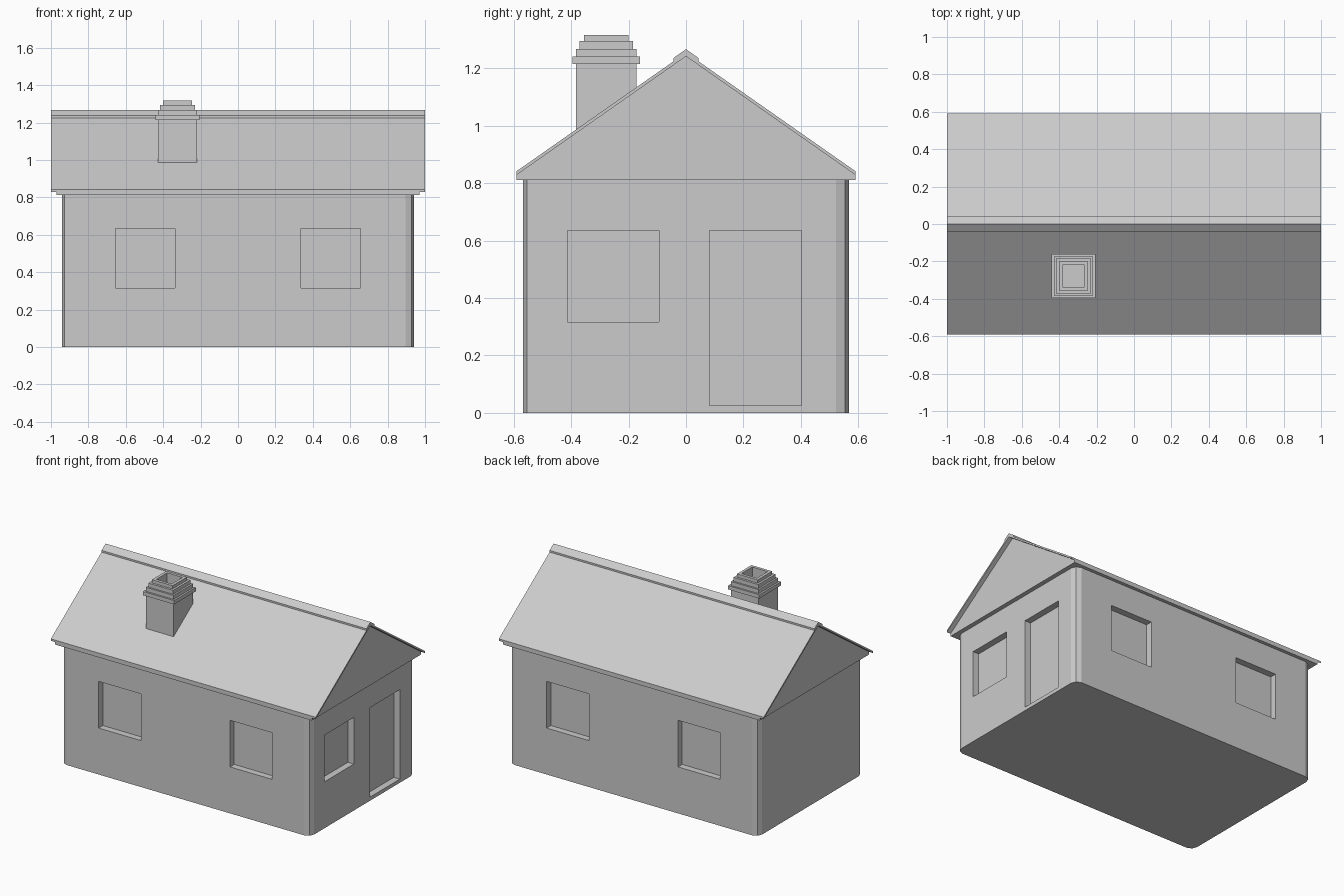
import bpy
import bmesh
from mathutils import Matrix, Vector

cube = bpy.data.objects.get("Cube")
if cube:
    bpy.data.objects.remove(cube, do_unlink=True)

plaster = bpy.data.materials.new("light_grey")
plaster.use_nodes = True
GREY = (0.6, 0.6, 0.6, 1)
plaster.diffuse_color = GREY
plaster.node_tree.nodes["Principled BSDF"].inputs["Base Color"].default_value = GREY


def finish(name, bm):
    bmesh.ops.recalc_face_normals(bm, faces=bm.faces)
    mesh = bpy.data.meshes.new(name)
    bm.to_mesh(mesh)
    bm.free()
    mesh.materials.append(plaster)
    obj = bpy.data.objects.new(name, mesh)
    bpy.context.collection.objects.link(obj)
    return obj


def add_box(bm, low, high):
    low, high = Vector(low), Vector(high)
    size = Matrix.Diagonal((*(high - low), 1))
    return bmesh.ops.create_cube(bm, size=1, matrix=Matrix.Translation((low + high) / 2) @ size)


def extrude_x(name, profile, half_length):
    """Sweep a (y, z) outline along the length of the house."""
    bm = bmesh.new()
    face = bm.faces.new([bm.verts.new((-half_length, y, z)) for y, z in profile])
    swept = bmesh.ops.extrude_face_region(bm, geom=[face])["geom"]
    verts = [v for v in swept if isinstance(v, bmesh.types.BMVert)]
    bmesh.ops.translate(bm, verts=verts, vec=(2 * half_length, 0, 0))
    return finish(name, bm)


def carve(obj, cutter):
    cutter.hide_render = True
    mod = obj.modifiers.new("openings", "BOOLEAN")
    mod.operation = "DIFFERENCE"
    mod.solver = "EXACT"
    mod.object = cutter
    bpy.context.view_layer.objects.active = obj
    bpy.ops.object.modifier_apply(modifier=mod.name)
    bpy.data.objects.remove(cutter, do_unlink=True)


# Walls with rounded vertical corners
WALL_X, WALL_Y, WALL_TOP = 0.94, 0.567, 0.812
RECESS = 0.045
bm = bmesh.new()
add_box(bm, (-WALL_X, -WALL_Y, 0), (WALL_X, WALL_Y, WALL_TOP))
corners = [e for e in bm.edges if abs(e.verts[0].co.z - e.verts[1].co.z) > 0.1]
bmesh.ops.bevel(bm, geom=corners, offset=0.045, segments=2, profile=0.5, affect="EDGES")
walls = finish("walls", bm)

# Recessed windows front and back, window and door on the left end
SILL, LINTEL = 0.317, 0.635
bm = bmesh.new()
for x in (-0.655, 0.337):
    for side in (-1, 1):
        y0, y1 = sorted((side * (WALL_Y - RECESS), side * (WALL_Y + 0.1)))
        add_box(bm, (x, y0, SILL), (x + 0.318, y1, LINTEL))
for y0, y1, bottom in ((-0.412, -0.094, SILL), (0.082, 0.402, 0.025)):
    add_box(bm, (WALL_X - RECESS, y0, bottom), (WALL_X + 0.1, y1, LINTEL))
carve(walls, finish("opening_cutter", bm))

# Roof: gable block, sloping slab, ridge cap
EAVE_Y, EAVE_Z, RIDGE_Z, THICK = 0.59, 0.842, 1.255, 0.013
SLOPE = (RIDGE_Z - EAVE_Z) / EAVE_Y


def chevron(half_width, peak, thick):
    edge = peak - half_width * SLOPE
    return [(-half_width, edge - thick), (-half_width, edge), (0, peak),
            (half_width, edge), (half_width, edge - thick), (0, peak - thick)]


extrude_x("gable_block", [(-EAVE_Y, WALL_TOP), (-EAVE_Y, EAVE_Z - THICK),
                          (0, RIDGE_Z - THICK),
                          (EAVE_Y, EAVE_Z - THICK), (EAVE_Y, WALL_TOP)], 0.97)
extrude_x("roof_slab", chevron(EAVE_Y, RIDGE_Z, THICK), 1)
extrude_x("ridge_cap", chevron(0.043, RIDGE_Z + 0.012, 0.012), 1)

# Chimney: shaft and stepped hollow crown
CX, CY, FLUE, FLUE_FLOOR = -0.323, -0.278, 0.058, 1.215


def square(bm, half, z0, z1):
    add_box(bm, (CX - half, CY - half, z0), (CX + half, CY + half, z1))


bm = bmesh.new()
square(bm, 0.105, 0.95, FLUE_FLOOR)
finish("chimney_shaft", bm)

steps = (0.117, 0.105, 0.093, 0.078)
levels = (FLUE_FLOOR, 1.241, 1.268, 1.295, 1.317)
for i, half in enumerate(steps):
    bm = bmesh.new()
    square(bm, half, levels[i], levels[i + 1])
    step = finish(f"chimney_step_{i + 1}", bm)
    bm = bmesh.new()
    square(bm, FLUE, levels[i] - 0.01, levels[i + 1] + 0.01)
    carve(step, finish("flue_cutter", bm))
